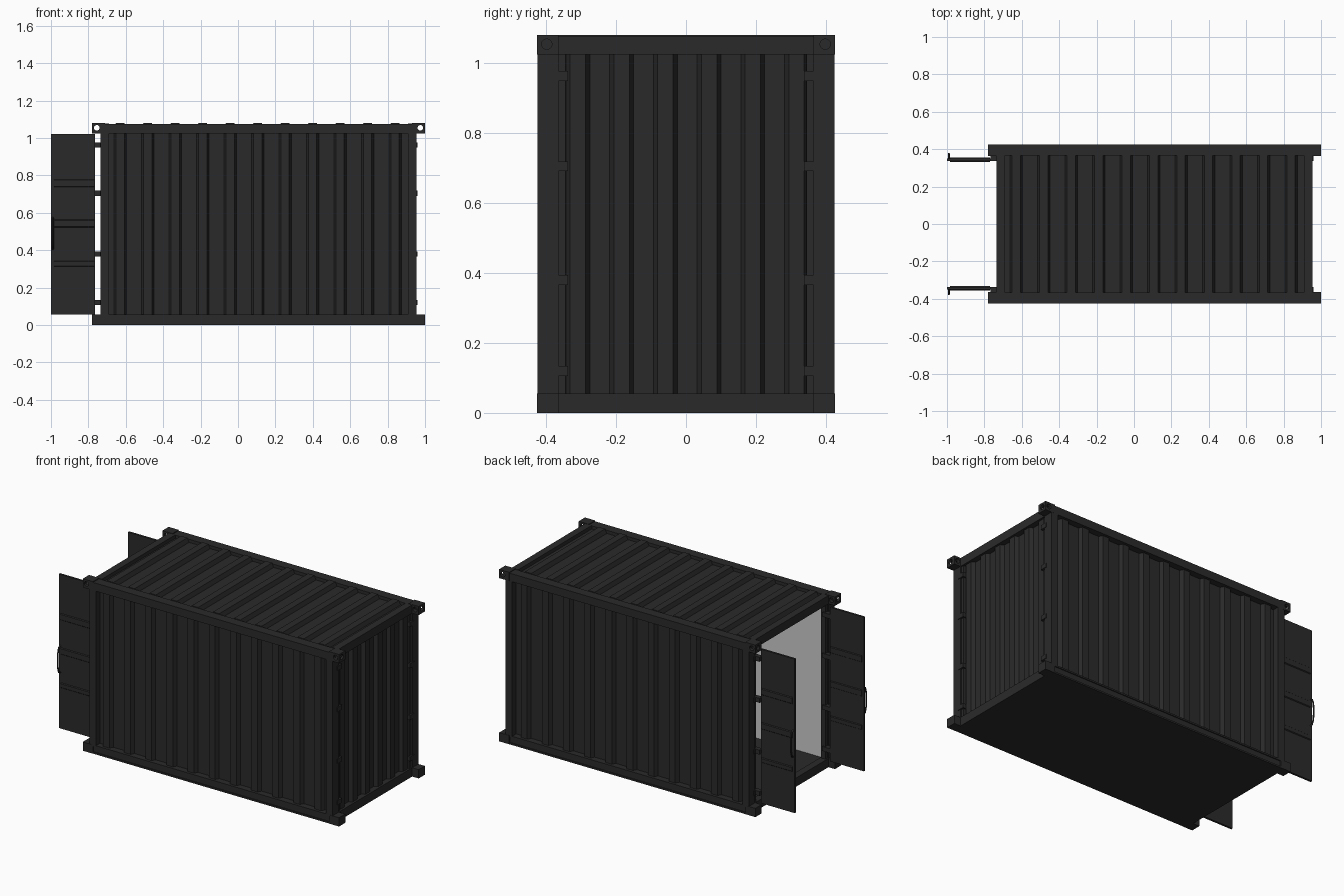
import bpy, bmesh, math
from mathutils import Vector

if "Cube" in bpy.data.objects:
    bpy.data.objects.remove(bpy.data.objects["Cube"])

dark = bpy.data.materials.new("dark_steel")
dark.diffuse_color = (0.024, 0.023, 0.024, 1)
dark.use_nodes = True
dark.node_tree.nodes["Principled BSDF"].inputs["Base Color"].default_value = dark.diffuse_color


def make(name, bm, mat=dark):
    bmesh.ops.recalc_face_normals(bm, faces=bm.faces)
    me = bpy.data.meshes.new(name)
    bm.to_mesh(me)
    bm.free()
    ob = bpy.data.objects.new(name, me)
    bpy.context.collection.objects.link(ob)
    if mat:
        me.materials.append(mat)
    return ob


def box(name, x, y, z, mat=dark):
    bm = bmesh.new()
    bmesh.ops.create_cube(bm, size=1)
    for v in bm.verts:
        v.co = [(a + b) / 2 + c * abs(b - a) for (a, b), c in zip((x, y, z), v.co)]
    return make(name, bm, mat)


def prism(name, profile, place, a, b):
    """Extrude a (u, depth) profile from a to b, mapped to space by place(u, d, t)."""
    bm = bmesh.new()
    face = bm.faces.new([bm.verts.new(place(u, d, a)) for u, d in profile])
    offset = Vector(place(0, 0, b)) - Vector(place(0, 0, a))
    new = bmesh.ops.extrude_face_region(bm, geom=[face])["geom"]
    bmesh.ops.translate(bm, vec=offset, verts=[g for g in new if isinstance(g, bmesh.types.BMVert)])
    cap = [f for f in bm.faces if len(f.verts) > 4]
    bmesh.ops.triangulate(bm, faces=cap)
    return make(name, bm)


def ribbed(start, end, first, pitch, count, base, top, inner):
    """Corrugated outline: narrow raised ridges over a flat back."""
    pts = [(start, inner), (start, base)]
    for i in range(count):
        c = first + i * pitch
        pts += [(c - .034, base), (c - .022, top), (c + .022, top), (c + .034, base)]
    return pts + [(end, base), (end, inner)]


def cutter(name, loc, rot):
    bpy.ops.mesh.primitive_cylinder_add(vertices=16, radius=.015, depth=.2, location=loc, rotation=rot)
    ob = bpy.context.object
    ob.name = name
    ob.hide_render = True
    ob.hide_viewport = True
    return ob


X0, X1 = -.735, .955          # body ends, corner blocks reach further
BOT, TOP = .055, 1.025        # heights between the rails

# Corrugated roof and closed end wall
prism("roof", ribbed(-.7, .92, -.63, .147, 11, 1.055, 1.08, 1.045),
      lambda u, d, t: (u, t, d), -.367, .367)
prism("end_wall", ribbed(-.347, .347, -.309, .125, 6, .92, .942, .91),
      lambda u, d, t: (d, u, t), .05, 1.03)
# Floor and grey inner lining
box("floor", (X0 + .01, X1 - .01), (-.368, .368), (0, .05))
box("end_lining", (.9, .908), (-.365, .365), (.05, 1.03), None)
box("ceiling_lining", (-.7, .91), (-.365, .365), (1.032, 1.04), None)

# Crosswise rails at both ends
for end, (xa, xb) in (("door", (X0, -.69)), ("closed", (.91, X1))):
    box(end + "_end_top_rail", (xa, xb), (-.366, .366), (TOP, 1.078))
    box(end + "_end_bottom_rail", (xa, xb), (-.366, .366), (0, BOT))

for s, side in ((-1, "front"), (1, "back")):
    def ys(a, b):
        return tuple(sorted((s * a, s * b)))

    # Corrugated long wall and its lining
    prism(side + "_wall", ribbed(-.7, .92, -.63, .147, 11, .385, .408, .372),
          lambda u, d, t: (u, s * d, t), .05, 1.03)
    box(side + "_lining", (-.7, .91), ys(.362, .37), (.05, 1.035), None)
    # Long rails
    box(side + "_top_rail", (X0, X1), ys(.365, .425), (TOP, 1.075))
    box(side + "_bottom_rail", (X0, X1), ys(.365, .419), (0, BOT))
    box(side + "_bottom_rail_lip", (X0, X1), ys(.365, .425), (0, .01))
    box(side + "_bottom_rail_upper_lip", (X0, X1), ys(.365, .425), (.045, BOT))

    for xa, xb, out, end in ((X0, -.69, -.78, "door"), (.91, X1, 1.0, "closed")):
        label = side + "_" + end
        # Corner post with inner flange
        box(label + "_post", (xa, xb), ys(.365, .425), (BOT, TOP))
        m = (xa + xb) / 2
        box(label + "_post_flange", (m - .015, m + .015), ys(.345, .366), (BOT, TOP))
        # Hinge clips
        xo = xa - .004 if end == "door" else xb + .004
        xi = xa + .025 if end == "door" else xb - .025
        if end == "door":
            xo = -.768
        for i, z in enumerate((.12, .38, .705, .963)):
            yo = .366 if end == "door" else .38
            box(f"{label}_hinge_{i}", tuple(sorted((xi, xo))), ys(.337, yo), (z - .014, z + .014))
            if end == "door":
                box(f"{label}_hinge_leaf_{i}", (xa - .004, xa + .02), ys(.337, .38), (z - .014, z + .014))
        # Corner castings, holes through the upper ones
        xc = tuple(sorted((xi + (.0 if end == "door" else 0), out)))
        box(label + "_bottom_corner", xc, ys(.364, .426), (0, BOT))
        top = box(label + "_top_corner", xc, ys(.364, .426), (TOP, 1.08))
        hx = out + (.025 if end == "door" else -.025)
        for n, loc, rot in (("x", (out, s * .398, 1.054), (0, math.pi / 2, 0)),
                            ("y", (hx, s * .425, 1.054), (math.pi / 2, 0, 0))):
            mod = top.modifiers.new("hole_" + n, "BOOLEAN")
            mod.operation = "DIFFERENCE"
            mod.solver = "EXACT"
            mod.object = cutter(f"{label}_hole_cutter_{n}", loc, rot)

    # Open door with pressed bands on both faces
    box(side + "_door", (-1, -.765), ys(.337, .35), (BOT, 1.022))
    for i, (za, zb) in enumerate(((.31, .345), (.52, .565), (.735, .78))):
        c, h = (za + zb) / 2, (zb - za) / 2
        prism(f"{side}_door_band_{i}",
              [(c - h, .34), (c - h + .006, .332), (c + h - .006, .332), (c + h, .34),
               (c + h, .348), (c + h - .006, .355), (c - h + .006, .355), (c - h, .348)],
              lambda u, d, t: (t, s * d, u), -.985, -.77)
    # Curved door handle
    cu = bpy.data.curves.new(side + "_door_handle", "CURVE")
    cu.dimensions = "3D"
    cu.bevel_depth = .005
    cu.bevel_resolution = 1
    cu.use_fill_caps = True
    sp = cu.splines.new("POLY")
    sp.points.add(8)
    for i, p in enumerate(sp.points):
        a = math.pi * i / 8
        p.co = (-.99, s * (.345 + .031 * math.sin(a) ** .6 if 0 < i < 8 else .345), .49 - .085 * math.cos(a), 1)
    handle = bpy.data.objects.new(side + "_door_handle", cu)
    cu.materials.append(dark)
    bpy.context.collection.objects.link(handle)
